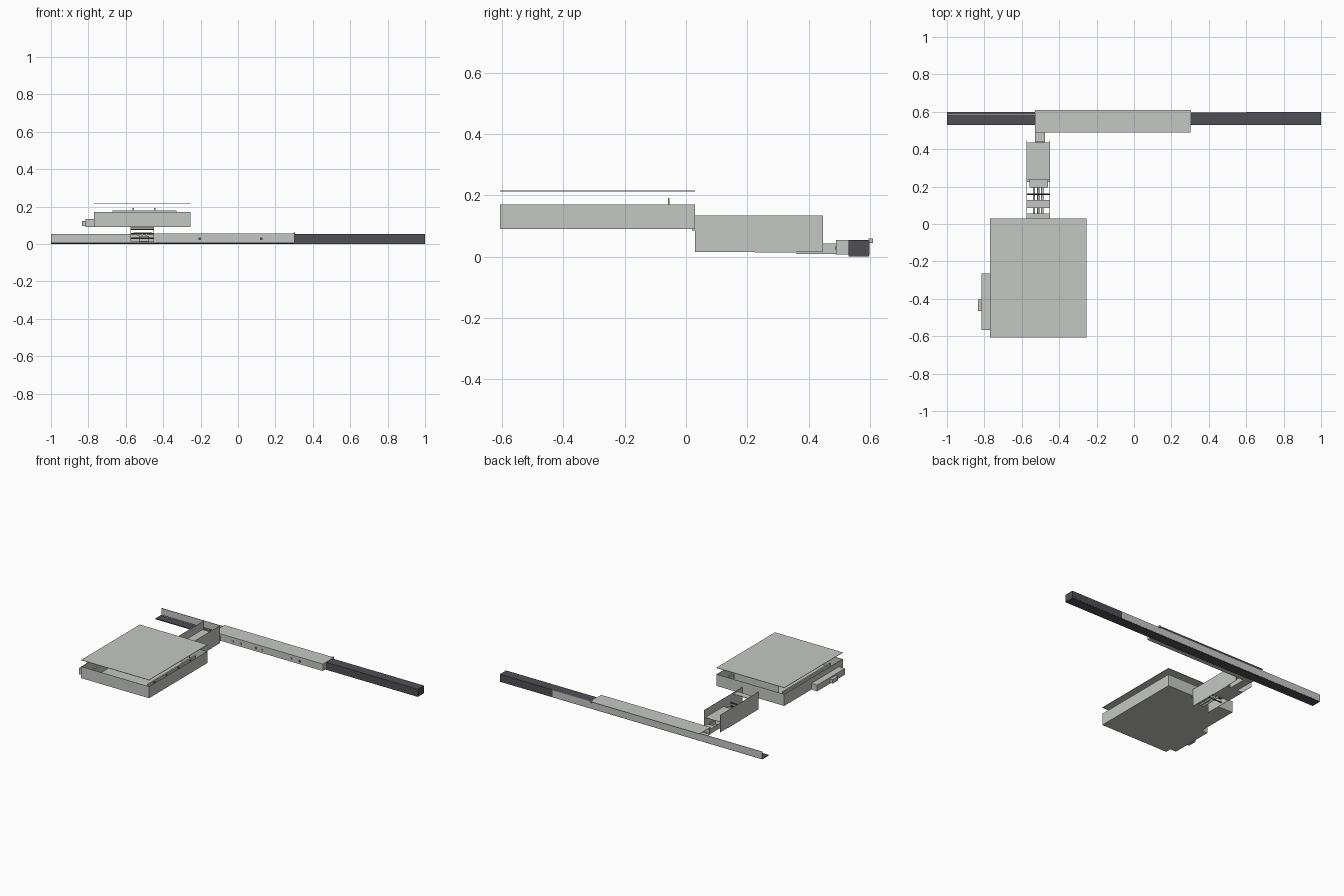
import bpy
import bmesh
from mathutils import Vector

cube = bpy.data.objects.get("Cube")
if cube:
    bpy.data.objects.remove(cube, do_unlink=True)


def material(name, rgb):
    m = bpy.data.materials.new(name)
    m.use_nodes = True
    m.diffuse_color = (*rgb, 1)
    m.node_tree.nodes["Principled BSDF"].inputs["Base Color"].default_value = (*rgb, 1)
    return m


LIGHT = material("light grey", (0.56, 0.575, 0.55))
DARK = material("dark grey", (0.08, 0.08, 0.09))


def finish(name, bm, mat):
    mesh = bpy.data.meshes.new(name)
    bm.to_mesh(mesh)
    bm.free()
    mesh.materials.append(mat)
    obj = bpy.data.objects.new(name, mesh)
    bpy.context.collection.objects.link(obj)
    return obj


def box(name, x, y, z, mat=LIGHT):
    """Box from (min, max) ranges on each axis."""
    bm = bmesh.new()
    bmesh.ops.create_cube(bm, size=1)
    for v in bm.verts:
        v.co = Vector([r[0] if c < 0 else r[1] for c, r in zip(v.co, (x, y, z))])
    return finish(name, bm, mat)


def rod(name, x, y, z, radius, depth, mat=LIGHT, axis="Y"):
    bm = bmesh.new()
    bmesh.ops.create_cone(bm, cap_ends=True, segments=12, radius1=radius,
                          radius2=radius, depth=depth)
    turn = Vector((0, 0, 1)).rotation_difference(
        Vector((1, 0, 0)) if axis == "X" else Vector((0, 1, 0)))
    bmesh.ops.rotate(bm, matrix=turn.to_matrix(), verts=bm.verts)
    bmesh.ops.translate(bm, vec=(x, y, z), verts=bm.verts)
    return finish(name, bm, mat)


def open_tray(name, x, y, z, t):
    """Box without its top, given a wall thickness."""
    obj = box(name, x, y, z)
    bm = bmesh.new()
    bm.from_mesh(obj.data)
    top = max(bm.faces, key=lambda f: f.calc_center_median().z)
    bmesh.ops.delete(bm, geom=[top], context="FACES_ONLY")
    bm.to_mesh(obj.data)
    bm.free()
    mod = obj.modifiers.new("walls", "SOLIDIFY")
    mod.thickness = t
    mod.offset = -1


# Equipment tray with raised lid
TX, TY = (-0.77, -0.253), (-0.607, 0.03)
open_tray("tray", TX, TY, (0.09, 0.17), 0.004)
box("lid", TX, TY, (0.213, 0.216))

# Inner bracket with two peaks, and low fittings on the tray floor
box("tray_bracket", (-0.67, -0.33), (-0.058, -0.053), (0.094, 0.18))
for i, x in enumerate((-0.56, -0.445)):
    box(f"bracket_peak_{i}", (x - 0.004, x + 0.004), (-0.058, -0.053), (0.18, 0.192))
for i, x in enumerate((-0.72, -0.31)):
    box(f"tray_rail_{i}", (x, x + 0.01), (-0.55, -0.03), (0.094, 0.15))
for i in range(4):
    rod(f"tray_boss_{i}", -0.302, -0.48 + 0.13 * i, 0.135, 0.012, 0.006, DARK, "X")

# Latch housing on the side of the tray
box("side_housing", (-0.815, -0.77), (-0.567, -0.265), (0.09, 0.133))
box("side_knob", (-0.835, -0.815), (-0.465, -0.405), (0.095, 0.122))

# Arm: two side walls joined by cross plates
AX = (-0.575, -0.45)
for name, x in (("arm_right_wall", AX[0]), ("arm_left_wall", AX[1] - 0.002)):
    box(name, (x, x + 0.002), (0.03, 0.447), (0.015, 0.135))
box("arm_middle_plate", AX, (0.235, 0.435), (0.077, 0.08))
box("arm_front_plate", AX, (0.085, 0.128), (0.122, 0.125))
box("arm_lower_plate", AX, (0.225, 0.36), (0.013, 0.016))
box("arm_tray_plate", AX, (0.02, 0.055), (0.086, 0.09))
box("arm_step_plate", (-0.56, -0.46), (0.195, 0.24), (0.06, 0.064))

# Slender guide rods and cross bars within the arm
for i, x in enumerate((-0.535, -0.512, -0.49)):
    rod(f"guide_rod_{i}", x, 0.13, 0.05, 0.006, 0.2)
for i, z in enumerate((0.03, 0.055, 0.078)):
    rod(f"cross_bar_{i}", -0.5125, 0.16, z, 0.004, 0.12, DARK, "X")

# Elbow channel joining the arm to the long rail
box("elbow_base", (-0.53, -0.475), (0.36, 0.5), (0.009, 0.013))
for i, x in enumerate((-0.53, -0.478)):
    box(f"elbow_wall_{i}", (x, x + 0.003), (0.36, 0.5), (0.009, 0.043))
box("elbow_cover", (-0.53, -0.475), (0.44, 0.5), (0.04, 0.043))

# Long rail: dark floor, closed dark end, pale back wall
box("rail_floor", (-1, 1), (0.53, 0.597), (0, 0.006), DARK)
box("rail_dark_section", (0.3, 1), (0.53, 0.594), (0.004, 0.052), DARK)
box("rail_back_wall", (-1, 0.6), (0.594, 0.598), (0.004, 0.052))
box("rail_end_section", (0.6, 1), (0.594, 0.598), (0.004, 0.052), DARK)
box("rail_floor_strip", (-1, -0.53), (0.582, 0.586), (0.006, 0.008))

# Pale cover over the middle of the rail
CX = (-0.53, 0.303)
box("cover_top", CX, (0.49, 0.61), (0.052, 0.055))
box("cover_front", CX, (0.49, 0.493), (0.008, 0.055))
box("cover_bottom", CX, (0.49, 0.535), (0.007, 0.01))
box("cover_end", (0.3, 0.303), (0.49, 0.53), (0.008, 0.055))
box("cover_stop", (0.296, 0.304), (0.595, 0.61), (0.045, 0.06))

# Small sockets along the cover front
for i, x in enumerate((-0.385, -0.325, -0.205, -0.165, 0.06, 0.125)):
    box(f"socket_{i}", (x - 0.007, x + 0.007), (0.488, 0.491), (0.022, 0.034),
        DARK if i in (2, 5) else LIGHT)
